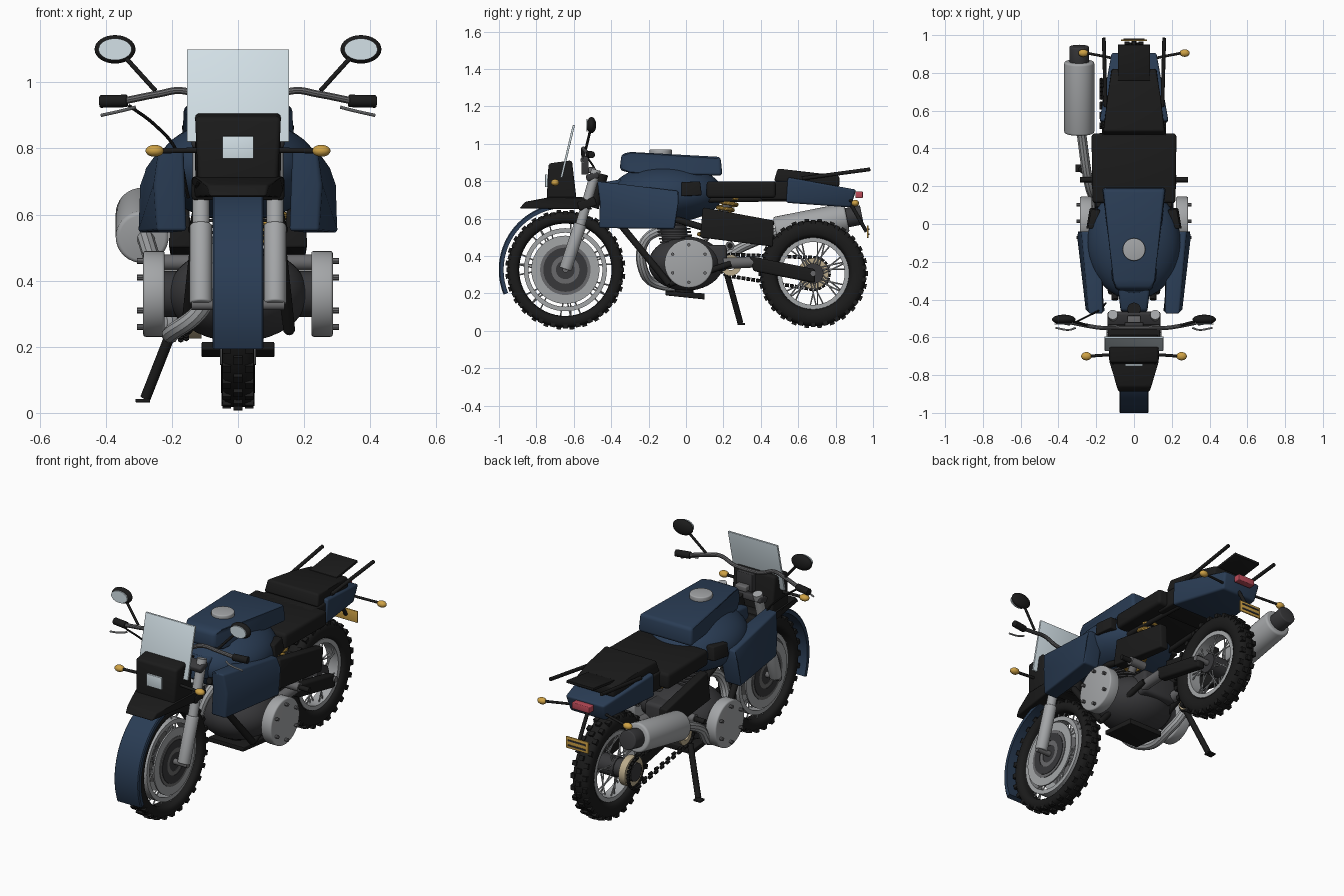
import bpy, bmesh, math
from mathutils import Vector, Matrix

cube = bpy.data.objects.get("Cube")
if cube:
    bpy.data.objects.remove(cube, do_unlink=True)


def material(name, r, g, b):
    m = bpy.data.materials.new(name)
    m.use_nodes = True
    m.diffuse_color = (r, g, b, 1)
    m.node_tree.nodes["Principled BSDF"].inputs["Base Color"].default_value = (r, g, b, 1)
    return m


BLUE = material("navy_paint", .023, .046, .09)
BLACK = material("black_rubber", .011, .011, .011)
DARK = material("dark_metal", .04, .04, .043)
MID = material("grey_metal", .14, .14, .145)
LIGHT = material("light_metal", .37, .38, .39)
GLASS = material("pale_glass", .67, .77, .82)
AMBER = material("amber", .62, .36, .06)
GOLD = material("brass", .5, .41, .26)
RED = material("red_lens", .5, .07, .1)
made = []
SIDES = (("left", 1), ("right", -1))


def finish(name, bm, mat, bevel=0):
    if bevel:
        bmesh.ops.recalc_face_normals(bm, faces=bm.faces)
        edges = [e for e in bm.edges if e.is_manifold and e.calc_face_angle(0) > .5]
        bmesh.ops.bevel(bm, geom=edges, offset=bevel, segments=3, profile=.5, affect='EDGES')
    bmesh.ops.recalc_face_normals(bm, faces=bm.faces)
    me = bpy.data.meshes.new(name)
    bm.to_mesh(me)
    bm.free()
    me.materials.append(mat)
    ob = bpy.data.objects.new(name, me)
    bpy.context.collection.objects.link(ob)
    made.append(ob)
    return ob


def slab(name, pts, mat, bevel=.01, sx=0):
    """Side outline of (y, z, outer x[, inner x]); sx=0 spans both sides."""
    bm = bmesh.new()
    inner = [bm.verts.new(((p[3] * sx if sx else -p[2]), p[0], p[1])) for p in pts]
    outer = [bm.verts.new((p[2] * (sx or 1), p[0], p[1])) for p in pts]
    bm.faces.new(inner)
    bm.faces.new(outer)
    for i in range(len(pts)):
        j = (i + 1) % len(pts)
        bm.faces.new((inner[i], inner[j], outer[j], outer[i]))
    return finish(name, bm, mat, bevel)


def add_rod(bm, a, b, r, n=16):
    a, b = Vector(a), Vector(b)
    rot = (b - a).to_track_quat('Z', 'Y').to_matrix().to_4x4()
    bmesh.ops.create_cone(bm, cap_ends=True, segments=n, radius1=r, radius2=r,
                          depth=(b - a).length, matrix=Matrix.Translation((a + b) / 2) @ rot)


def rod(name, a, b, r, mat, n=20, bevel=0):
    bm = bmesh.new()
    add_rod(bm, a, b, r, n)
    return finish(name, bm, mat, bevel)


def box(name, c, size, mat, bevel=.004, tilt=0):
    bm = bmesh.new()
    bmesh.ops.create_cube(bm, size=1, matrix=Matrix.Translation(c) @ Matrix.Rotation(tilt, 4, 'X')
                          @ Matrix.Diagonal((*size, 1)))
    return finish(name, bm, mat, bevel)


def ball(name, c, radii, mat, n=32):
    bm = bmesh.new()
    bmesh.ops.create_uvsphere(bm, u_segments=n, v_segments=n // 2, radius=1,
                              matrix=Matrix.Translation(c) @ Matrix.Diagonal((*radii, 1)))
    return finish(name, bm, mat)


def lathe(name, prof, c, mat, n=56, start=0, sweep=360):
    """Spin a closed (x, radius) profile about the x axis; angles rise from the front."""
    bm, full = bmesh.new(), sweep == 360
    rings = []
    for i in range(n if full else n + 1):
        a = math.radians(start + sweep * i / n)
        rings.append([bm.verts.new((c[0] + x, c[1] - r * math.cos(a), c[2] + r * math.sin(a)))
                      for x, r in prof])
    for i in range(n):
        p, q = rings[i], rings[(i + 1) % len(rings)]
        for k in range(len(prof)):
            m = (k + 1) % len(prof)
            bm.faces.new((p[k], p[m], q[m], q[k]))
    if not full:
        bm.faces.new(rings[0])
        bm.faces.new(rings[-1])
    return finish(name, bm, mat)


def ring(name, c, r_in, r_out, w, mat):
    return lathe(name, [(-w, r_in), (w, r_in), (w, r_out), (-w, r_out)], c, mat)


def tube(name, pts, r, mat):
    cu = bpy.data.curves.new(name, 'CURVE')
    cu.dimensions, cu.bevel_depth, cu.bevel_resolution, cu.resolution_u = '3D', r, 3, 8
    cu.use_fill_caps = True
    sp = cu.splines.new('BEZIER')
    sp.bezier_points.add(len(pts) - 1)
    for bp, p in zip(sp.bezier_points, pts):
        bp.co, bp.handle_left_type, bp.handle_right_type = p, 'AUTO', 'AUTO'
    tmp = bpy.data.objects.new(name + "_path", cu)
    bpy.context.collection.objects.link(tmp)
    bpy.context.view_layer.update()
    me = bpy.data.meshes.new_from_object(tmp.evaluated_get(bpy.context.evaluated_depsgraph_get()))
    bpy.data.objects.remove(tmp, do_unlink=True)
    me.materials.clear()
    me.materials.append(mat)
    ob = bpy.data.objects.new(name, me)
    bpy.context.collection.objects.link(ob)
    made.append(ob)


def rounded(v):
    return math.copysign(abs(v) ** .7, v)


def wheel(name, c, R, r_in, half, r_rim, r_hub, knobs):
    mid, rad = (R + r_in) / 2, (R - r_in) / 2
    turn = [t * math.tau / 16 for t in range(16)]
    lathe(name + "_tyre", [(half * rounded(math.cos(t)), mid + rad * rounded(math.sin(t))) for t in turn], c, BLACK)
    ring(name + "_rim", c, r_rim - .024, r_rim, .035, LIGHT)
    bm = bmesh.new()
    for i in range(knobs):
        for x in (-.7, 0, .7):
            a = math.tau * (i + (.5 if x == 0 else 0)) / knobs
            bmesh.ops.create_cube(bm, size=1, matrix=Matrix.Translation(c) @ Matrix.Rotation(a, 4, 'X')
                                  @ Matrix.Translation((x * half, 0, R - .01 * abs(x)))
                                  @ Matrix.Diagonal((.026, .026, .022, 1)))
    finish(name + "_tread_blocks", bm, BLACK)
    bm = bmesh.new()
    for i in range(28):
        s = 1 if i % 2 else -1
        a, b = math.tau * i / 28, math.tau * (i + (1.5 if i % 4 < 2 else -1.5)) / 28
        add_rod(bm, (s * .04, c[1] + r_hub * math.cos(a), c[2] + r_hub * math.sin(a)),
                (s * .01, c[1] + (r_in + .01) * math.cos(b), c[2] + (r_in + .01) * math.sin(b)), .004, n=6)
    finish(name + "_spokes", bm, LIGHT)
    rod(name + "_hub", (-.055, c[1], c[2]), (.055, c[1], c[2]), r_hub, DARK, n=32)
    rod(name + "_axle", (-.14, c[1], c[2]), (.14, c[1], c[2]), .016, MID)


# Wheels, brakes and front fender
F, B = (0, -.645, .327), (0, .68, .307)
wheel("front_wheel", F, .31, .247, .049, .222, .06, 28)
wheel("rear_wheel", B, .282, .19, .052, .192, .055, 26)
for side, s in SIDES:
    c = (s * .05, F[1], F[2])
    ring(side + "_brake_disc", c, .135, .182, .004, LIGHT)
    ring(side + "_brake_carrier", c, .05, .135, .008, MID)
    ring(side + "_hub_ring", (s * .056, F[1], F[2]), .075, .118, .005, DARK)
lathe("front_fender", [(-.077, .33), (-.077, .35), (-.072, .356), (.072, .356), (.077, .35), (.077, .33)],
      F, BLUE, 32, -22, 112)

# Forks and steering
for side, s in SIDES:
    rod(side + "_fork_lower", (s * .112, -.645, .33), (s * .112, -.565, .57), .034, LIGHT, bevel=.006)
    rod(side + "_fork_upper", (s * .112, -.57, .55), (s * .112, -.48, .862), .026, LIGHT)
    tube(side + "_handlebar", [(0, -.55, .94), (s * .08, -.55, .945), (s * .17, -.55, .975),
                               (s * .24, -.54, .965), (s * .34, -.52, .945)], .011, MID)
    rod(side + "_grip", (s * .335, -.52, .944), (s * .418, -.505, .942), .019, BLACK, bevel=.003)
    tube(side + "_lever", [(s * .31, -.55, .925), (s * .34, -.56, .917), (s * .415, -.55, .9)], .005, LIGHT)
    rod(side + "_mirror_stem", (s * .25, -.535, .975), (s * .345, -.51, 1.08), .007, BLACK)
    ball(side + "_mirror", (s * .372, -.505, 1.1), (.062, .025, .043), BLACK)
    rod(side + "_mirror_glass", (s * .372, -.533, 1.1), (s * .372, -.526, 1.1), .04, GLASS, n=32)
    made[-1].data.transform(Matrix.Translation((s * .372, 0, 1.1)) @ Matrix.Diagonal((1.25, 1, .82, 1))
                            @ Matrix.Translation((-s * .372, 0, -1.1)))
tube("clutch_cable", [(-.33, -.53, .93), (-.25, -.49, .87), (-.19, -.46, .8), (-.15, -.42, .65)], .005, BLACK)
box("upper_clamp", (0, -.5, .825), (.28, .07, .035), DARK, .01, .3)
box("lower_clamp", (0, -.53, .68), (.28, .1, .05), BLACK, .01, .3)
rod("steering_head", (0, -.5, .66), (0, -.45, .84), .035, BLACK)
box("bar_mount", (0, -.54, .885), (.1, .04, .1), DARK)
box("instrument", (0, -.505, .86), (.07, .04, .03), MID, .006)

# Front cowl, beak, screen and front indicators
slab("headlight_cowl", [(-.745, .7, .12), (-.735, .895, .13), (-.61, .912, .13), (-.58, .66, .13)], BLACK, .014)
slab("beak", [(-.89, .655, .085), (-.86, .69, .09), (-.73, .715, .135), (-.55, .715, .14), (-.5, .65, .14)],
     BLACK, .008)
box("headlight", (0, -.747, .803), (.094, .012, .068), GLASS, .002)
slab("windscreen", [(-.672, .82, .155), (-.606, 1.1, .155), (-.594, 1.1, .155), (-.66, .82, .155)], GLASS, .002)
for side, s in SIDES:
    rod(side + "_front_indicator_arm", (s * .1, -.69, .795), (s * .24, -.7, .793), .008, BLACK)
    ball(side + "_front_indicator", (s * .252, -.7, .793), (.028, .022, .018), AMBER, 20)

# Tank and shrouds
ball("tank_body", (0, -.1, .735), (.247, .3, .155), BLUE, 48)
slab("tank_top", [(-.355, .86, .09), (-.3, .845, .125), (.195, .83, .17), (.185, .93, .165),
                  (-.3, .957, .12), (-.345, .945, .09)], BLUE, .018)
slab("tank_nose", [(-.47, .72, .07), (-.3, .68, .09), (-.3, .82, .09), (-.46, .79, .07)], BLUE, .015)
rod("fuel_cap", (0, -.135, .935), (0, -.135, .97), .06, LIGHT, n=32, bevel=.006)
for side, s in SIDES:
    slab(side + "_shroud", [(-.475, .8, .24, .165), (-.46, .69, .25, .16), (-.465, .55, .245, .155),
                            (-.06, .545, .302, .2), (-.04, .69, .302, .2), (-.04, .748, .275, .17)], BLUE, .01, s)
    slab(side + "_knee_pad", [(-.025, .72, .253, .2), (-.025, .795, .245, .19), (.075, .8, .225, .18),
                              (.085, .725, .235, .18)], BLACK, .006, s)
    slab(side + "_side_panel", [(.09, .66, .2, .15), (.47, .59, .21, .16), (.465, .45, .2, .15),
                                (.075, .5, .21, .14)], BLACK, .008, s)

# Seats, tail and rack
slab("seat", [(.11, .71, .22), (.11, .8, .22), (.48, .8, .225), (.48, .71, .225)], BLACK, .018)
slab("seat_rear_base", [(.4, .7, .17), (.4, .8, .17), (.56, .8, .17), (.56, .7, .17)], BLACK, .01)
slab("passenger_seat", [(.47, .8, .17), (.49, .868, .16), (.69, .845, .15), (.82, .83, .115), (.82, .77, .12)],
     BLACK, .012)
slab("tail", [(.535, .685, .18), (.545, .822, .183), (.91, .755, .12), (.88, .66, .11)], BLUE, .012)
slab("rear_rack", [(.76, .825, .085), (.95, .85, .085), (.95, .865, .085), (.76, .84, .085)], BLACK, .003)
box("tail_light", (0, .925, .728), (.11, .04, .036), RED)
rod("plate_bracket", (0, .88, .68), (0, .965, .53), .01, BLACK)
box("plate", (0, .972, .53), (.14, .008, .065), AMBER, .002)
for i in (-1, 1):
    box("plate_band", (0, .979, .53 + i * .014), (.11, .004, .008), DARK, 0)
for side, s in SIDES:
    rod(side + "_grab_rail", (s * .15, .62, .815), (s * .16, .985, .864), .01, BLACK)
    rod(side + "_rear_indicator_arm", (s * .07, .87, .7), (s * .25, .905, .685), .007, BLACK)
    ball(side + "_rear_indicator", (s * .268, .905, .683), (.027, .02, .018), AMBER, 20)

# Engine
ball("crankcase", (0, 0, .36), (.212, .2, .145), DARK, 40)
box("gearbox", (0, .12, .39), (.22, .2, .14), DARK, .02)
bm = bmesh.new()
for i in range(7):
    add_rod(bm, (0, -.05 - i * .004, .47 + i * .018), (0, -.05 - i * .004, .479 + i * .018), .09, n=28)
add_rod(bm, (0, -.05, .44), (0, -.08, .64), .07)
finish("cylinder_fins", bm, DARK)
for side, s in SIDES:
    rod(side + "_engine_cover", (s * .222, .015, .36), (s * .287, .015, .36), .13, LIGHT, n=40, bevel=.008)
    rod(side + "_cover_neck", (s * .1, .015, .36), (s * .23, .015, .36), .07, DARK, n=32)
    bm = bmesh.new()
    for i in range(6):
        a = math.tau * (i + .5) / 6
        y, z = .015 + .1 * math.cos(a), .36 + .1 * math.sin(a)
        add_rod(bm, (s * .28, y, z), (s * .305, y, z), .009, n=8)
    finish(side + "_cover_bolts", bm, MID)
    rod(side + "_down_tube", (s * .12, -.36, .58), (s * .155, -.09, .25), .018, BLACK)
    rod(side + "_lower_tube", (s * .155, -.09, .25), (s * .13, .24, .36), .016, BLACK)
    rod(side + "_upper_tube", (s * .1, -.4, .7), (s * .14, .2, .52), .018, BLACK)
    rod(side + "_subframe", (s * .14, .12, .7), (s * .11, .72, .71), .014, BLACK)
    rod(side + "_foot_peg", (s * .13, .235, .455), (s * .285, .235, .455), .014, BLACK)
    rod(side + "_peg_joint", (s * .13, .235, .455), (s * .225, .235, .455), .024, MID)
    slab(side + "_swingarm", [(.34, .4, .13, .08), (.36, .32, .13, .08), (.69, .255, .13, .08),
                              (.69, .33, .13, .08)], BLACK, .012, s)
    rod(side + "_swingarm_pivot", (s * .1, .2, .36), (s * .1, .39, .37), .03, MID)
slab("skid_plate", [(-.11, .19, .11), (-.11, .215, .11), (.1, .2, .11), (.1, .168, .11)], BLACK, .004)
rod("skid_mount", (0, -.01, .19), (0, -.01, .26), .05, BLACK)

# Rear shock
A, D = Vector((.1, .25, .71)), Vector((0, -.14, -.2))
rod("shock_body", A, A + D * 1.1, .022, MID)
tube("shock_spring", [A + D * t / 56 + Vector((.046 * math.cos(t * math.tau / 8), .046 * math.sin(t * math.tau / 8), 0))
                      for t in range(57)], .01, AMBER)

# Exhaust
tube("exhaust_pipe", [(-.05, -.12, .55), (-.06, -.22, .48), (-.1, -.23, .33), (-.19, -.15, .25),
                      (-.2, .08, .27), (-.24, .22, .4), (-.28, .49, .53)], .026, LIGHT)
rod("muffler", (-.29, .48, .53), (-.29, .86, .605), .08, LIGHT, n=36, bevel=.012)
rod("muffler_cap", (-.29, .85, .603), (-.29, .94, .621), .052, DARK, n=28, bevel=.006)

# Chain drive
cx = -.165
ring("rear_sprocket", (-.13, B[1], B[2]), .05, .082, .02, GOLD)
ring("front_sprocket", (cx, .24, .35), .025, .055, .006, GOLD)
rod("sprocket_carrier", (cx, B[1], B[2]), (-.05, B[1], B[2]), .05, DARK, n=28)
bm = bmesh.new()
loop = [(B[1] + .085 * math.sin(math.pi * i / 12), B[2] + .085 * math.cos(math.pi * i / 12)) for i in range(13)]
loop += [(.24 - .058 * math.sin(math.pi * i / 8), .35 - .058 * math.cos(math.pi * i / 8)) for i in range(9)]
for (y0, z0), (y1, z1) in zip(loop, loop[1:] + loop[:1]):
    count = max(1, round(math.hypot(y1 - y0, z1 - z0) / .027))
    for k in range(count):
        t, u = k / count, (k + .8) / count
        x = cx + (.008 if k % 2 else -.008)
        add_rod(bm, (x, y0 + (y1 - y0) * t, z0 + (z1 - z0) * t), (x, y0 + (y1 - y0) * u, z0 + (z1 - z0) * u), .01, n=6)
finish("chain", bm, BLACK)

# Side stand
rod("side_stand", (-.18, .22, .3), (-.28, .29, .045), .016, BLACK)
box("stand_foot", (-.288, .295, .037), (.045, .04, .01), BLACK, .002)

bpy.ops.object.select_all(action='DESELECT')
for ob in made:
    ob.select_set(True)
bpy.context.view_layer.objects.active = made[0]
bpy.ops.object.shade_smooth_by_angle(angle=math.radians(35))
